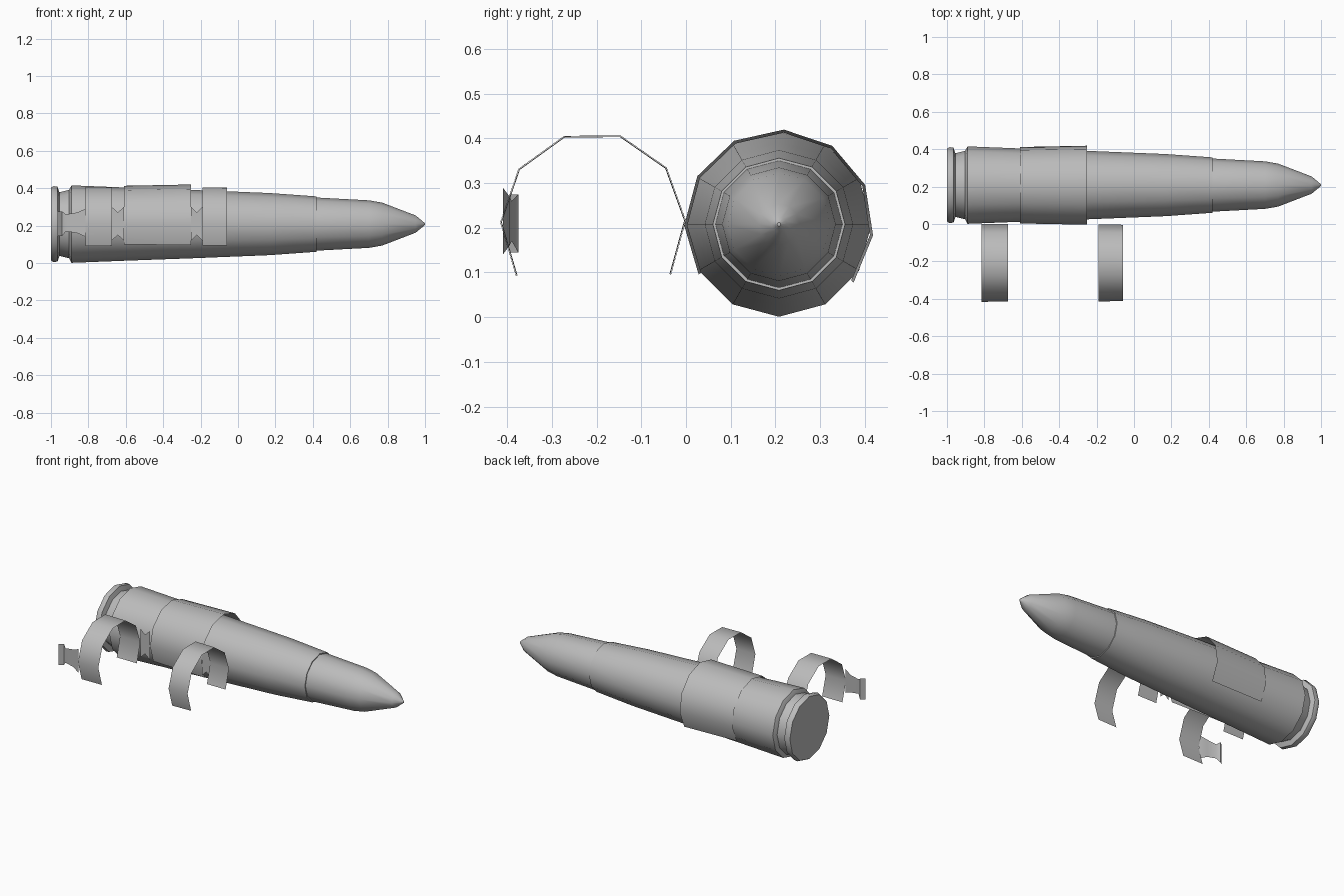
import bpy, bmesh
from math import cos, sin, radians, tau

if "Cube" in bpy.data.objects:
    bpy.data.objects.remove(bpy.data.objects["Cube"])

metal = bpy.data.materials.new("plain grey metal")
metal.use_nodes = True
grey = (0.5, 0.5, 0.5, 1)
metal.diffuse_color = grey
metal.node_tree.nodes["Principled BSDF"].inputs["Base Color"].default_value = grey

AXIS = 0.208   # height of the round and offset of both axes from the middle
SIDES = 12


def finish(name, bm):
    mesh = bpy.data.meshes.new(name)
    bm.to_mesh(mesh)
    bm.free()
    obj = bpy.data.objects.new(name, mesh)
    bpy.context.collection.objects.link(obj)
    mesh.materials.append(metal)
    bpy.ops.object.select_all(action='DESELECT')
    obj.select_set(True)
    bpy.context.view_layer.objects.active = obj
    bpy.ops.object.shade_smooth_by_angle(angle=radians(42))
    return obj


def lathe(name, profile):
    """Closed solid turned around the long axis from (x, radius) pairs."""
    bm = bmesh.new()
    rings = [[bm.verts.new((x, AXIS + r * cos(tau * i / SIDES), AXIS + r * sin(tau * i / SIDES)))
              for i in range(SIDES)] for x, r in profile]
    for a, b in zip(rings, rings[1:]):
        for i in range(SIDES):
            j = (i + 1) % SIDES
            bm.faces.new((a[i], a[j], b[j], b[i]))
    bm.faces.new(rings[0])
    bm.faces.new(rings[-1])
    bmesh.ops.recalc_face_normals(bm, faces=bm.faces)
    return finish(name, bm)


def band(name, y, sections, start, end, steps):
    """Thin open hoop bent around an axis parallel to x."""
    bm = bmesh.new()
    rows = []
    for x, r in sections:
        angles = [radians(start + (end - start) * i / steps) for i in range(steps + 1)]
        rows.append([bm.verts.new((x, y + r * cos(a), AXIS + r * sin(a))) for a in angles])
    for a, b in zip(rows, rows[1:]):
        for i in range(steps):
            bm.faces.new((a[i], a[i + 1], b[i + 1], b[i]))
    return finish(name, bm)


def strip(name, stations):
    """Thin tab through (x, y, low z, high z) stations."""
    bm = bmesh.new()
    pairs = [(bm.verts.new((x, y, lo)), bm.verts.new((x, y, hi))) for x, y, lo, hi in stations]
    for (a, b), (c, d) in zip(pairs, pairs[1:]):
        bm.faces.new((a, c, d, b))
    return finish(name, bm)


# Cartridge: rim and groove, tapered case, bullet
lathe("case_rim", [(-1, 0.195), (-0.985, 0.203), (-0.965, 0.2), (-0.955, 0.17), (-0.89, 0.186)])
lathe("case_body", [(-0.905, 0.18), (-0.89, 0.207), (-0.61, 0.196), (-0.25, 0.183),
                    (0.17, 0.166), (0.42, 0.148)])
lathe("bullet", [(0.4, 0.142), (0.42, 0.142), (0.7, 0.127), (0.77, 0.115),
                 (0.95, 0.046), (0.985, 0.017), (1, 0.004)])

# Belt link: wide sleeve around the case, two open hoops beside it
band("link_sleeve", AXIS, [(-0.61, 0.205), (-0.25, 0.212)], -38, 212, 8)
band("link_rear_hoop", -AXIS, [(-0.815, 0.208), (-0.675, 0.207)], -33, 214, 7)
band("link_front_hoop", -AXIS, [(-0.19, 0.206), (-0.06, 0.204)], -33, 214, 7)

# Waisted joints between sleeve and hoops
for name, x0, x1 in (("rear_joint", -0.675, -0.61), ("front_joint", -0.25, -0.19)):
    strip(name, [(x0, 0, 0.12, 0.30), ((x0 + x1) / 2, 0, 0.15, 0.27), (x1, 0, 0.12, 0.30)])

# Flared tail tab on the outer side of the rear hoop
strip("link_tail_tab", [(-0.815, -0.41, 0.14, 0.29), (-0.86, -0.395, 0.16, 0.27),
                        (-0.92, -0.39, 0.17, 0.26), (-0.94, -0.375, 0.145, 0.275),
                        (-0.965, -0.395, 0.145, 0.275)])
